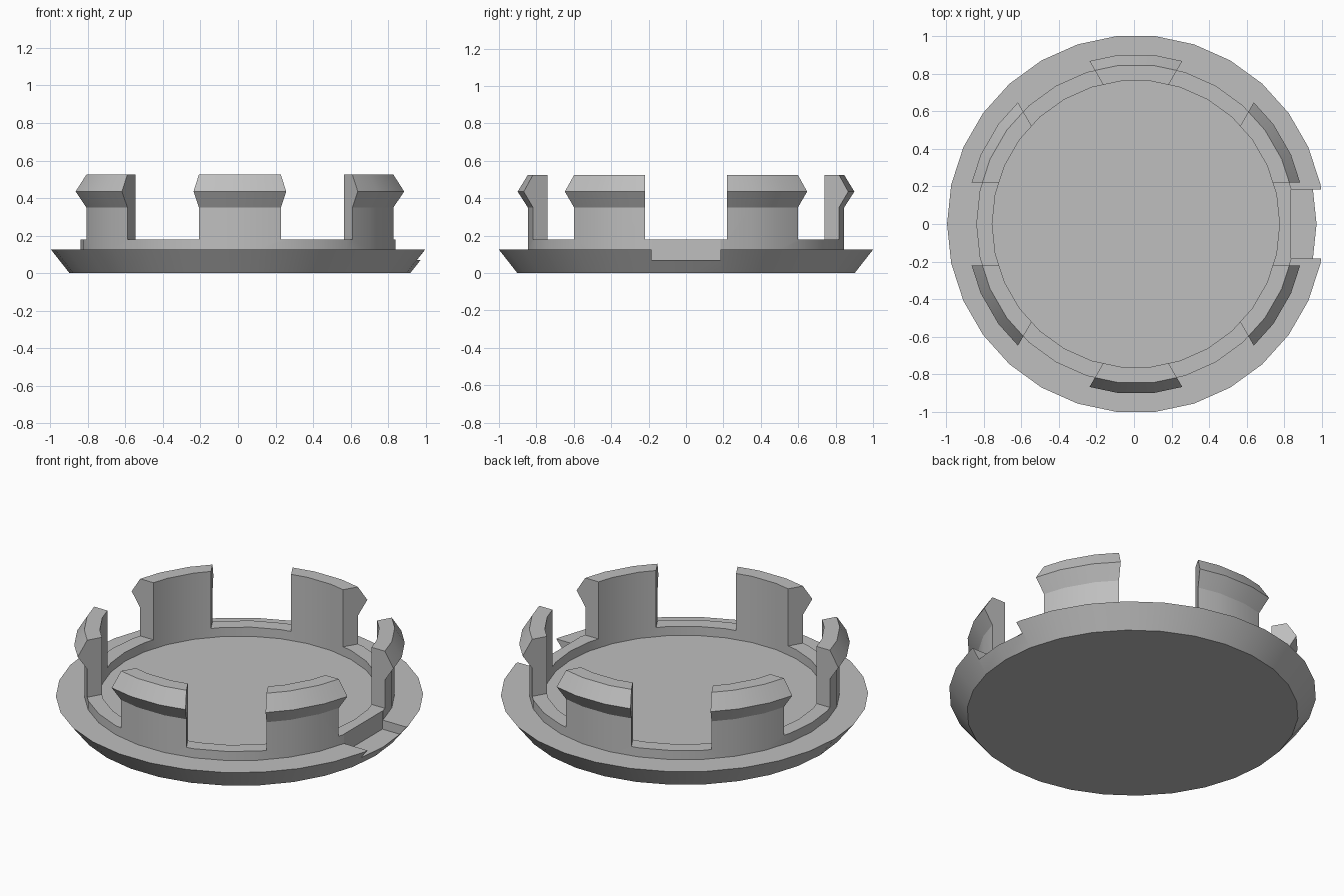
import bpy, bmesh
from math import radians, tau
from mathutils import Matrix, Vector

CENTRE_X = 0.01      # the notch trims one side, so the axis sits slightly off
SIDES = 30

old = bpy.data.objects.get("Cube")
if old:
    bpy.data.objects.remove(old, do_unlink=True)

grey = bpy.data.materials.new("plain grey")
grey.use_nodes = True
colour = (0.52, 0.52, 0.52, 1)
grey.diffuse_color = colour
grey.node_tree.nodes["Principled BSDF"].inputs["Base Color"].default_value = colour


def add_object(name, bm):
    mesh = bpy.data.meshes.new(name)
    bm.to_mesh(mesh)
    bm.free()
    mesh.materials.append(grey)
    obj = bpy.data.objects.new(name, mesh)
    bpy.context.collection.objects.link(obj)
    return obj


def lathe(name, profile):
    """Spin an open (radius, z) profile and close both ends with flat faces."""
    bm = bmesh.new()
    verts = [bm.verts.new((r, 0, z)) for r, z in profile]
    edges = [bm.edges.new(pair) for pair in zip(verts, verts[1:])]
    bmesh.ops.spin(bm, geom=verts + edges, cent=(0, 0, 0), axis=(0, 0, 1),
                   angle=tau, steps=SIDES)
    bmesh.ops.remove_doubles(bm, verts=bm.verts[:], dist=0.0005)
    rims = [e for e in bm.edges if e.is_boundary]
    bmesh.ops.holes_fill(bm, edges=rims, sides=0)
    bmesh.ops.recalc_face_normals(bm, faces=bm.faces[:])
    bmesh.ops.translate(bm, verts=bm.verts[:], vec=(CENTRE_X, 0, 0))
    return add_object(name, bm)


def cut(target, low, high, turn=0):
    """Subtract a box, turned about the cap's axis."""
    low, high = Vector(low), Vector(high)
    bm = bmesh.new()
    place = (Matrix.Translation((CENTRE_X, 0, 0)) @ Matrix.Rotation(radians(turn), 4, 'Z')
             @ Matrix.Translation((low + high) / 2) @ Matrix.Diagonal((high - low).to_4d()))
    bmesh.ops.create_cube(bm, size=1, matrix=place)
    cutter = add_object("cutter", bm)
    cutter.hide_render = True
    mod = target.modifiers.new("cut", 'BOOLEAN')
    mod.operation = 'DIFFERENCE'
    mod.solver = 'EXACT'
    mod.object = cutter
    bpy.ops.object.modifier_apply(modifier=mod.name)
    bpy.data.objects.remove(cutter, do_unlink=True)


# Bevelled disc, raised ring and hooked wall as one solid
cap = lathe("snap_in_cap", [
    (0.907, 0), (1.0055, 0.125), (0.85, 0.125), (0.85, 0.35), (0.905, 0.435),
    (0.85, 0.525), (0.765, 0.525), (0.765, 0.125)])
bpy.ops.object.select_all(action='DESELECT')
bpy.context.view_layer.objects.active = cap
cap.select_set(True)

# Three straight slots split the wall into six clips above the ring
for turn in (0, 60, 120):
    cut(cap, (-1.2, -0.22, 0.18), (1.2, 0.22, 0.7), turn)

# Pry notch in the rim
cut(cap, (0.826, -0.185, 0.07), (1.2, 0.185, 0.3))

bpy.ops.object.shade_smooth_by_angle(angle=radians(25))
